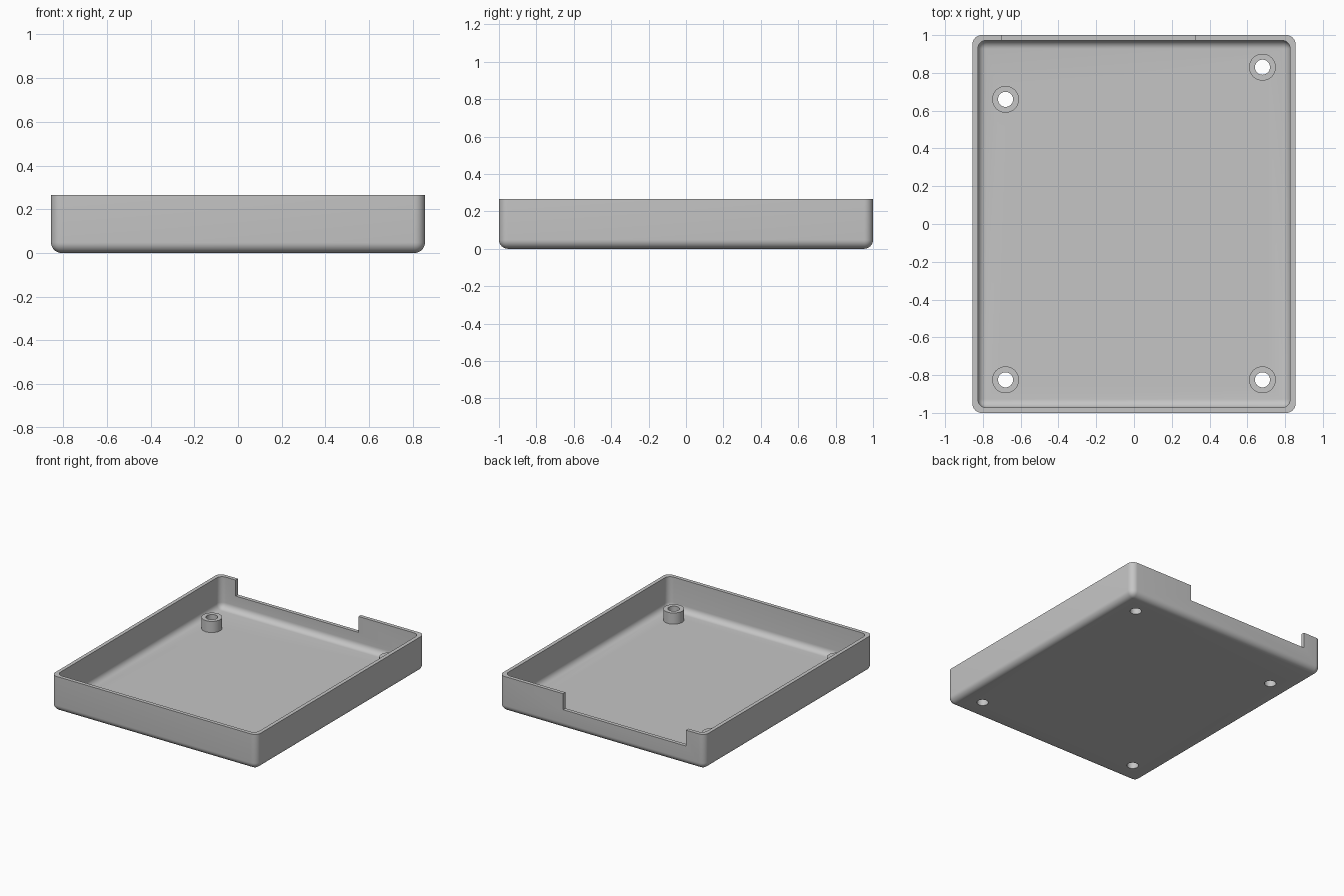
import bpy, bmesh, math
from mathutils import Matrix

if "Cube" in bpy.data.objects:
    bpy.data.objects.remove(bpy.data.objects["Cube"])

HALF_X, HALF_Y, HEIGHT = 0.855, 1.0, 0.265
WALL, FLOOR = 0.028, 0.028
BOSS_TOP, BOSS_R, HOLE_R = 0.112, 0.071, 0.04
BOSSES = {"back_right_boss": (-0.68, 0.66), "back_left_boss": (0.68, 0.83),
          "front_right_boss": (-0.68, -0.825), "front_left_boss": (0.68, -0.825)}

grey = bpy.data.materials.new("plain grey")
grey.use_nodes = True
colour = (0.56, 0.56, 0.56, 1)
grey.diffuse_color = colour
grey.node_tree.nodes["Principled BSDF"].inputs["Base Color"].default_value = colour


def finish(name, bm):
    bmesh.ops.recalc_face_normals(bm, faces=bm.faces)
    mesh = bpy.data.meshes.new(name)
    bm.to_mesh(mesh)
    bm.free()
    obj = bpy.data.objects.new(name, mesh)
    bpy.context.collection.objects.link(obj)
    mesh.materials.append(grey)
    return obj


def box(name, x0, x1, y0, y1, z0, z1, radius=0):
    """Box with rounded upright and bottom edges and a flat top."""
    bm = bmesh.new()
    bmesh.ops.create_cube(bm, size=1)
    for v in bm.verts:
        v.co.x = x1 if v.co.x > 0 else x0
        v.co.y = y1 if v.co.y > 0 else y0
        v.co.z = z1 if v.co.z > 0 else z0
    if radius:
        edges = [e for e in bm.edges if min(v.co.z for v in e.verts) < z1 - 0.001]
        bmesh.ops.bevel(bm, geom=edges, offset=radius, segments=8,
                        profile=0.5, affect='EDGES')
    return finish(name, bm)


def cut(target, cutter):
    cutter.hide_render = True
    mod = target.modifiers.new("cut", 'BOOLEAN')
    mod.operation, mod.solver, mod.object = 'DIFFERENCE', 'EXACT', cutter
    bpy.context.view_layer.objects.active = target
    bpy.ops.object.modifier_apply(modifier=mod.name)
    bpy.data.objects.remove(cutter)


def smooth(obj):
    bpy.ops.object.select_all(action='DESELECT')
    obj.select_set(True)
    bpy.context.view_layer.objects.active = obj
    bpy.ops.object.shade_smooth_by_angle(angle=math.radians(30))


# Open tray with rounded inner and outer edges
tray = box("tray", -HALF_X, HALF_X, -HALF_Y, HALF_Y, 0, HEIGHT, 0.048)
ix, iy = HALF_X - WALL, HALF_Y - WALL
cut(tray, box("hollow", -ix, ix, -iy, iy, FLOOR, HEIGHT + 0.2, 0.045))

# Wide notch in the back wall
cut(tray, box("notch", -0.7, 0.322, 0.9, 1.1, 0.145, HEIGHT + 0.2))

# Screw holes through the floor
for x, y in BOSSES.values():
    bm = bmesh.new()
    bmesh.ops.create_cone(bm, cap_ends=True, segments=32, radius1=HOLE_R,
                          radius2=HOLE_R, depth=0.2,
                          matrix=Matrix.Translation((x, y, 0)))
    cut(tray, finish("drill", bm))
smooth(tray)

# Hollow screw bosses standing on the floor
for name, (x, y) in BOSSES.items():
    bm = bmesh.new()
    profile = [(BOSS_R, FLOOR), (BOSS_R, BOSS_TOP), (HOLE_R, BOSS_TOP), (HOLE_R, FLOOR)]
    verts = [bm.verts.new((r, 0, z)) for r, z in profile]
    edges = [bm.edges.new(pair) for pair in zip(verts, verts[1:] + verts[:1])]
    bmesh.ops.spin(bm, geom=verts + edges, cent=(0, 0, 0), axis=(0, 0, 1),
                   angle=math.tau, steps=32, use_merge=True)
    bmesh.ops.remove_doubles(bm, verts=bm.verts, dist=0.0001)
    bmesh.ops.translate(bm, verts=bm.verts, vec=(x, y, 0))
    smooth(finish(name, bm))
